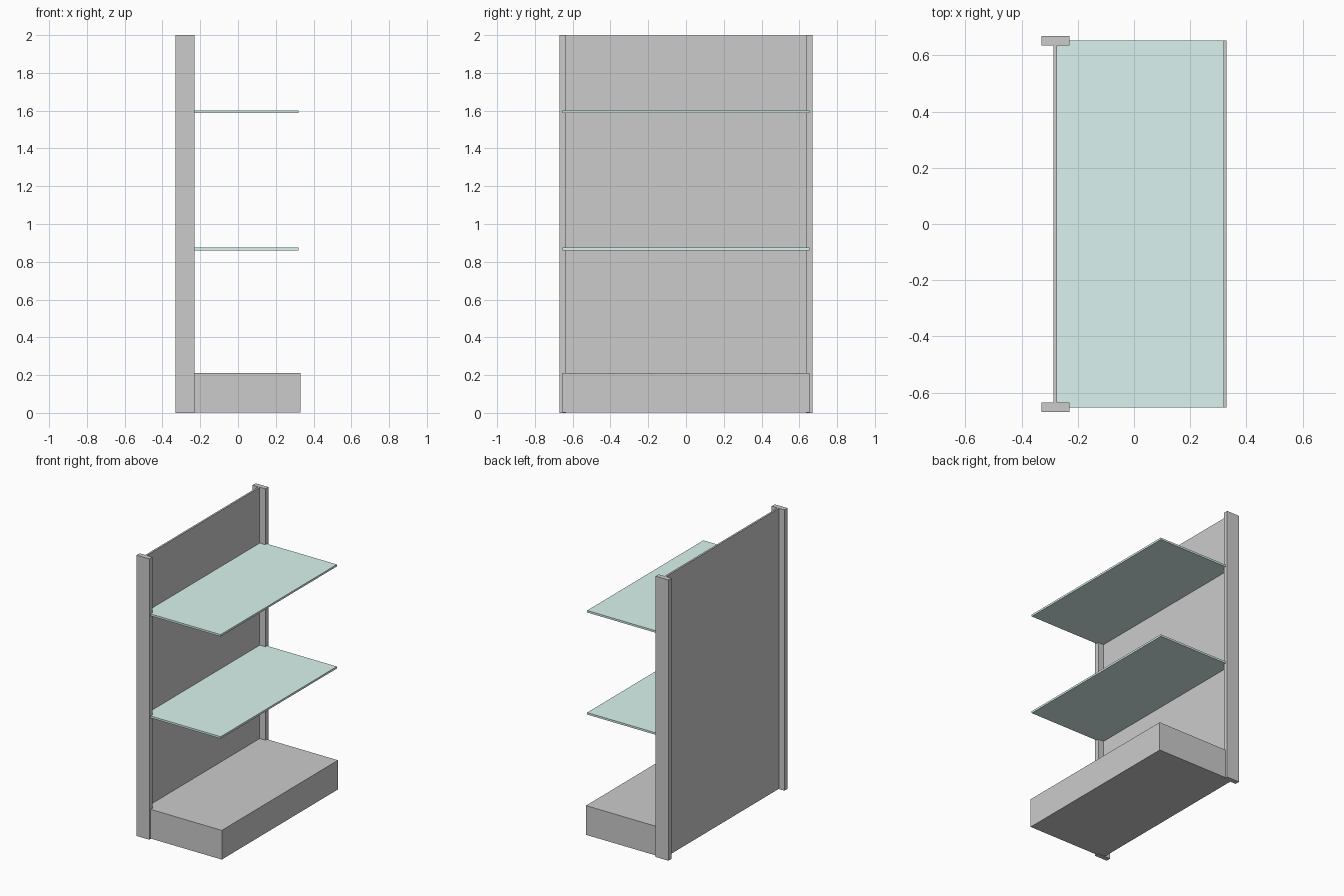
import bpy

if "Cube" in bpy.data.objects:
    bpy.data.objects.remove(bpy.data.objects["Cube"])


def box(name, x, y, z, mat=None):
    """Axis-aligned box from (min, max) ranges."""
    bpy.ops.mesh.primitive_cube_add(size=1, location=[sum(r) / 2 for r in (x, y, z)])
    ob = bpy.context.object
    ob.name = name
    ob.scale = [r[1] - r[0] for r in (x, y, z)]
    bpy.ops.object.transform_apply(location=False, rotation=False, scale=True)
    if mat:
        ob.data.materials.append(mat)
    return ob


glass = bpy.data.materials.new("shelf_teal")
glass.diffuse_color = (0.70, 0.90, 0.86, 1)
glass.use_nodes = True
glass.node_tree.nodes["Principled BSDF"].inputs["Base Color"].default_value = glass.diffuse_color

# Side uprights
box("upright_left", (-0.33, -0.23), (-0.67, -0.636), (0, 2))
box("upright_right", (-0.33, -0.23), (0.636, 0.67), (0, 2))

# Back panel between the uprights
box("back_panel", (-0.287, -0.274), (-0.64, 0.64), (0.002, 1.999))

# Plinth
box("base", (-0.276, 0.33), (-0.654, 0.654), (0.002, 0.21))

# Shelves
for name, z in (("lower_shelf", 0.868), ("upper_shelf", 1.595)):
    box(name, (-0.276, 0.321), (-0.654, 0.654), (z - 0.007, z + 0.007), glass)
